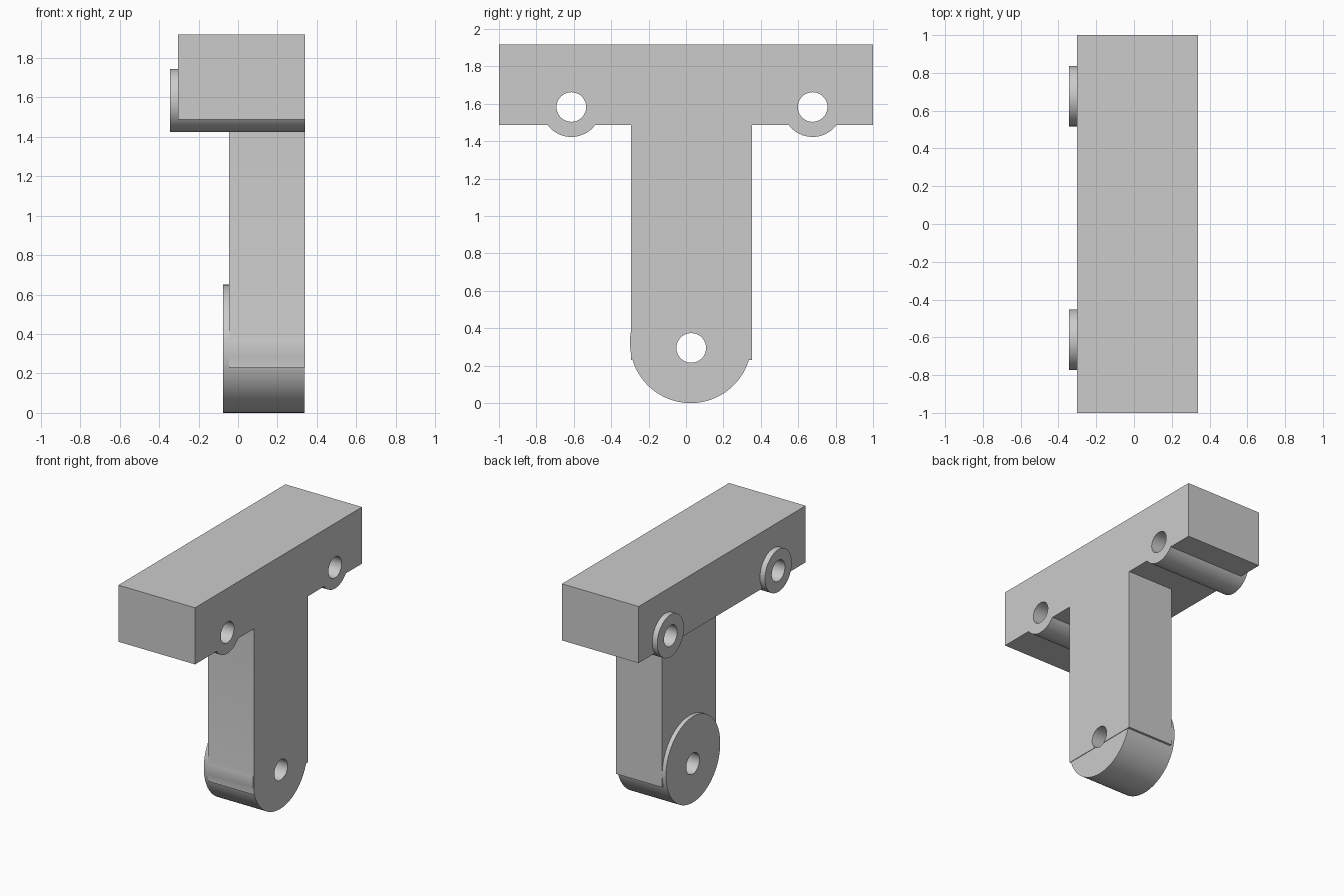
import bpy
from math import pi
from mathutils import Matrix

cube = bpy.data.objects.get("Cube")
if cube:
    bpy.data.objects.remove(cube, do_unlink=True)

grey = bpy.data.materials.new("plain grey")
grey.use_nodes = True
COLOUR = (0.6, 0.6, 0.6, 1)
grey.diffuse_color = COLOUR
grey.node_tree.nodes["Principled BSDF"].inputs["Base Color"].default_value = COLOUR


def block(name, x, y, z):
    """Box spanning the given (low, high) ranges."""
    bpy.ops.mesh.primitive_cube_add(size=1)
    ob = bpy.context.object
    ob.name = name
    size = [b - a for a, b in (x, y, z)]
    centre = [(a + b) / 2 for a, b in (x, y, z)]
    ob.data.transform(Matrix.LocRotScale(centre, None, size))
    ob.data.materials.append(grey)
    return ob


def rod(name, x, y, z, radius):
    """Cylinder along x between the given ends."""
    bpy.ops.mesh.primitive_cylinder_add(vertices=96, radius=radius, depth=x[1] - x[0])
    ob = bpy.context.object
    ob.name = name
    turn = Matrix.Rotation(pi / 2, 4, 'Y')
    ob.data.transform(Matrix.Translation(((x[0] + x[1]) / 2, y, z)) @ turn)
    ob.data.materials.append(grey)
    return ob


def combine(target, other, operation):
    """Apply a boolean and discard the helper."""
    mod = target.modifiers.new(operation.lower(), 'BOOLEAN')
    mod.operation = operation
    mod.solver = 'EXACT'
    mod.object = other
    bpy.context.view_layer.objects.active = target
    bpy.ops.object.modifier_apply(modifier=mod.name)
    bpy.data.objects.remove(other, do_unlink=True)


FACE = 0.34              # shared flat side of the bracket
BOLTS = (-0.613, 0.677)  # bolt positions along the crossbar
BOLT_Z, PIVOT_Y, PIVOT_Z = 1.583, 0.028, 0.295

# Crossbar and stem
bracket = block("t_bracket", (-0.303, FACE), (-1, 1), (1.488, 1.917))
stem = block("stem", (-0.045, FACE), (-0.295, 0.353), (0.23, 1.6))
combine(bracket, stem, 'UNION')

# Rounded pivot end and bolt bosses
combine(bracket, rod("pivot_end", (-0.077, 0.336), 0.025, 0.325, 0.325), 'UNION')
for y in BOLTS:
    combine(bracket, rod("bolt_boss", (-0.345, FACE), y, BOLT_Z, 0.16), 'UNION')

# Through holes
for y, z in [(y, BOLT_Z) for y in BOLTS] + [(PIVOT_Y, PIVOT_Z)]:
    combine(bracket, rod("hole_cutter", (-1, 1), y, z, 0.079), 'DIFFERENCE')

bpy.ops.object.select_all(action='DESELECT')
bracket.select_set(True)
bpy.context.view_layer.objects.active = bracket
bpy.ops.object.shade_smooth_by_angle(angle=pi / 6)
